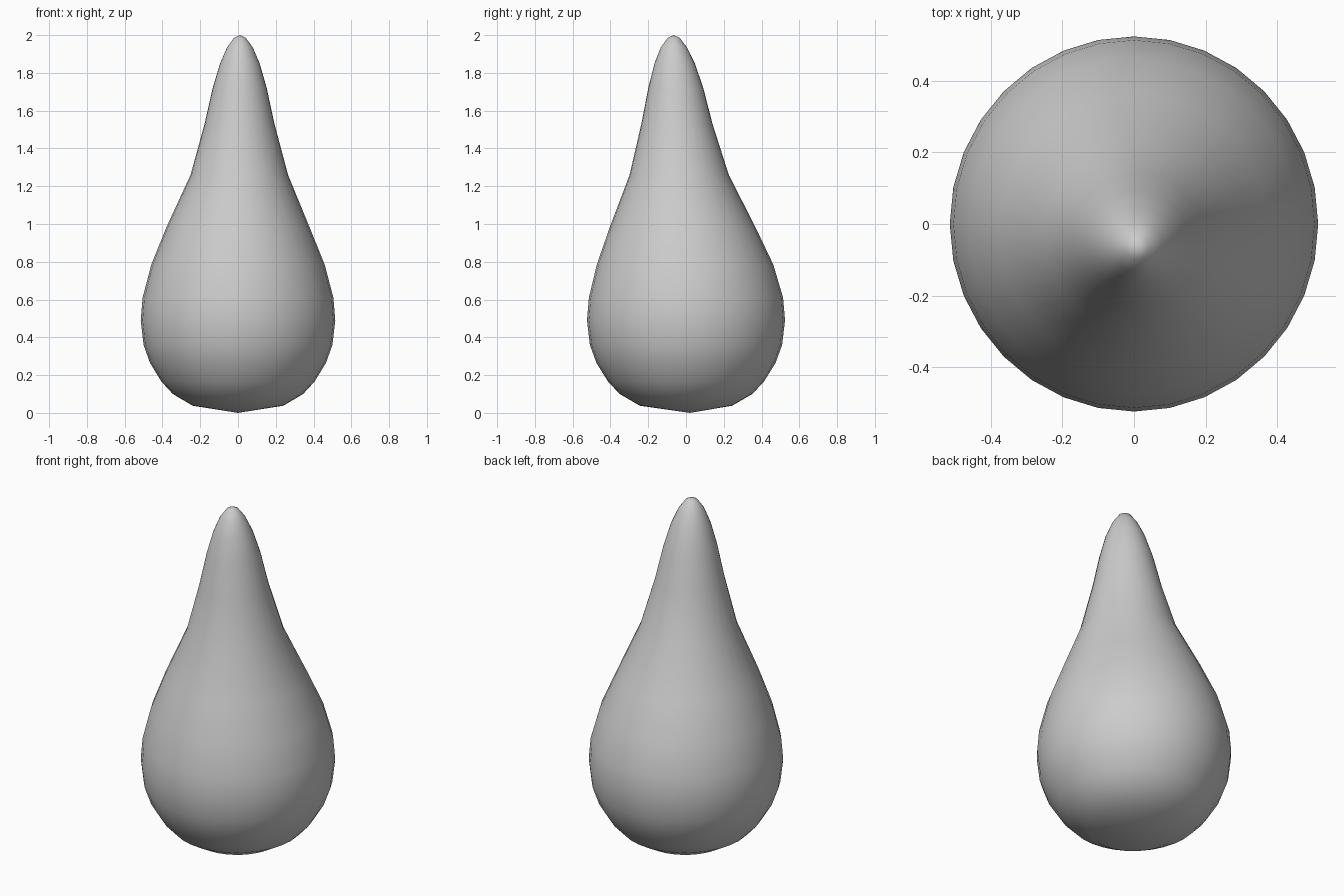
import bpy, bmesh, math

if "Cube" in bpy.data.objects:
    bpy.data.objects.remove(bpy.data.objects["Cube"])

# Profile rings: (z, radius, x offset, y offset); the tip leans slightly forward
RINGS = [
    (0.038, 0.240, 0.0, 0.0),
    (0.100, 0.345, 0.0, 0.0),
    (0.165, 0.405, 0.0, 0.0),
    (0.265, 0.466, 0.0, 0.0),
    (0.360, 0.500, 0.0, 0.0),
    (0.490, 0.515, 0.0, 0.0),
    (0.610, 0.505, 0.0, 0.0),
    (0.785, 0.459, 0.0, -0.005),
    (0.985, 0.378, 0.0, -0.018),
    (1.260, 0.258, 0.007, -0.036),
    (1.530, 0.185, 0.008, -0.048),
    (1.720, 0.143, 0.009, -0.054),
    (1.850, 0.105, 0.010, -0.060),
    (1.935, 0.068, 0.010, -0.064),
    (1.985, 0.032, 0.010, -0.065),
]
SIDES = 32
Y_STRETCH = 1.018

bm = bmesh.new()
loops = []
for z, r, cx, cy in RINGS:
    loops.append([
        bm.verts.new((cx + r * math.cos(2 * math.pi * i / SIDES),
                      cy + r * Y_STRETCH * math.sin(2 * math.pi * i / SIDES), z))
        for i in range(SIDES)])
bottom = bm.verts.new((0.0, 0.02, 0.0))
tip = bm.verts.new((0.01, -0.065, 2.0))

# Skin between rings, then fans at both poles
for i in range(SIDES):
    j = (i + 1) % SIDES
    for a, b in zip(loops, loops[1:]):
        bm.faces.new((a[i], a[j], b[j], b[i]))
    bm.faces.new((bottom, loops[0][j], loops[0][i]))
    bm.faces.new((tip, loops[-1][i], loops[-1][j]))
for f in bm.faces:
    f.smooth = True

mesh = bpy.data.meshes.new("teardrop_body")
bm.to_mesh(mesh)
bm.free()
body = bpy.data.objects.new("teardrop_body", mesh)
bpy.context.collection.objects.link(body)
